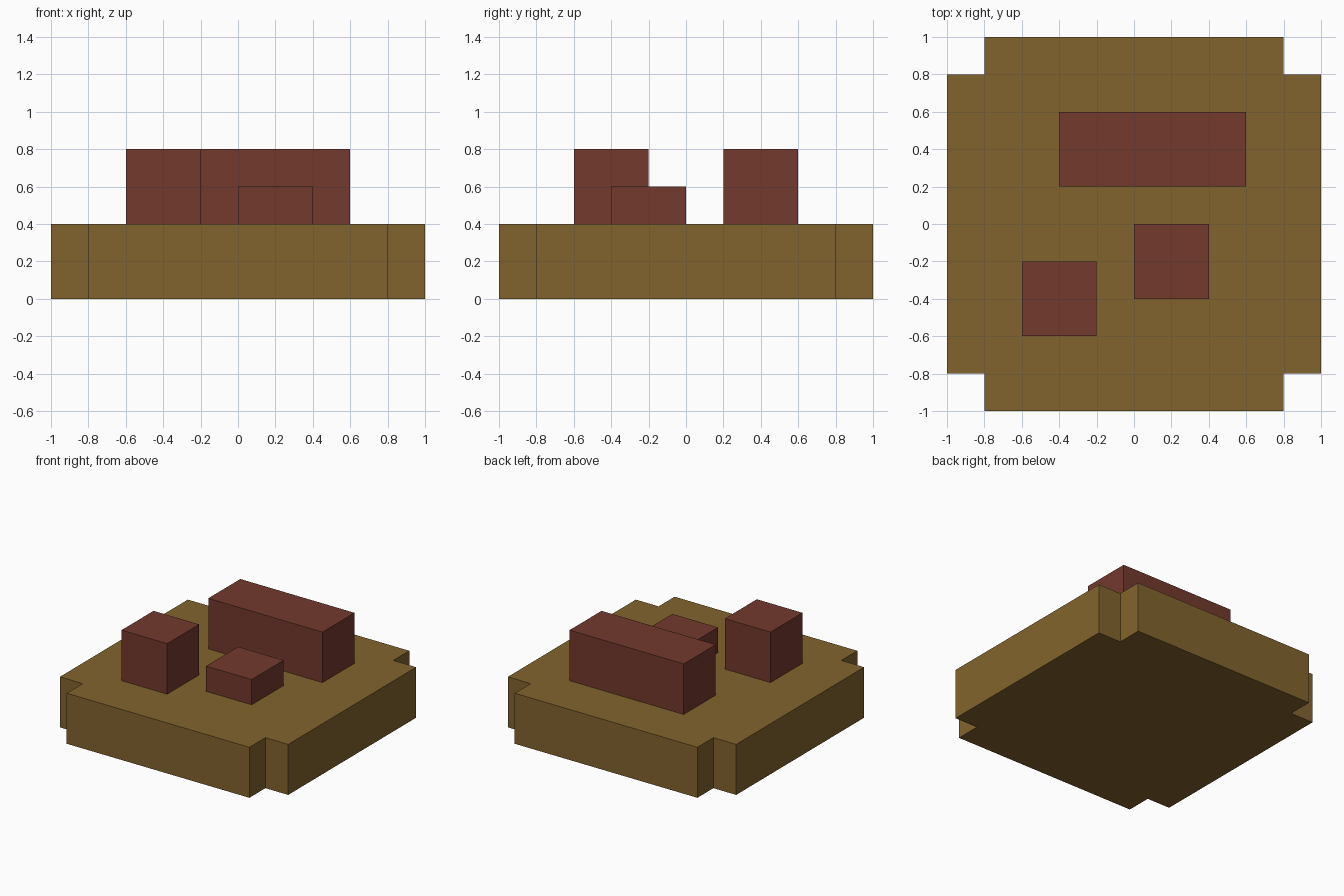
import bpy
import bmesh

if "Cube" in bpy.data.objects:
    bpy.data.objects.remove(bpy.data.objects["Cube"])


def material(name, color):
    mat = bpy.data.materials.new(name)
    mat.diffuse_color = (*color, 1.0)
    mat.use_nodes = True
    mat.node_tree.nodes["Principled BSDF"].inputs["Base Color"].default_value = mat.diffuse_color
    return mat


def prism(name, outline, z0, z1, mat):
    """Extrude a flat outline from z0 up to z1."""
    bm = bmesh.new()
    base = bm.faces.new([bm.verts.new((x, y, z0)) for x, y in outline])
    top = bmesh.ops.extrude_face_region(bm, geom=[base], use_keep_orig=True)["geom"]
    bmesh.ops.translate(bm, vec=(0, 0, z1 - z0),
                        verts=[v for v in top if isinstance(v, bmesh.types.BMVert)])
    bmesh.ops.recalc_face_normals(bm, faces=bm.faces)
    mesh = bpy.data.meshes.new(name)
    bm.to_mesh(mesh)
    bm.free()
    mesh.materials.append(mat)
    obj = bpy.data.objects.new(name, mesh)
    bpy.context.collection.objects.link(obj)
    return obj


def block(name, x0, x1, y0, y1, z0, z1, mat):
    return prism(name, [(x0, y0), (x1, y0), (x1, y1), (x0, y1)], z0, z1, mat)


ochre = material("ochre brown", (0.223, 0.127, 0.026))
brick = material("brick red", (0.171, 0.041, 0.027))

# Base slab with a square notch at each corner
corner = [(0.8, -1.0), (0.8, -0.8), (1.0, -0.8)]
outline = []
for turn in range(4):
    outline += corner
    corner = [(-y, x) for x, y in corner]
prism("base_slab", outline, 0.0, 0.4, ochre)

# Blocks standing on the slab
block("long_block", -0.4, 0.6, 0.2, 0.6, 0.4, 0.8, brick)
block("tall_block", -0.6, -0.2, -0.6, -0.2, 0.4, 0.8, brick)
block("low_block", 0.0, 0.4, -0.4, 0.0, 0.4, 0.6, brick)
